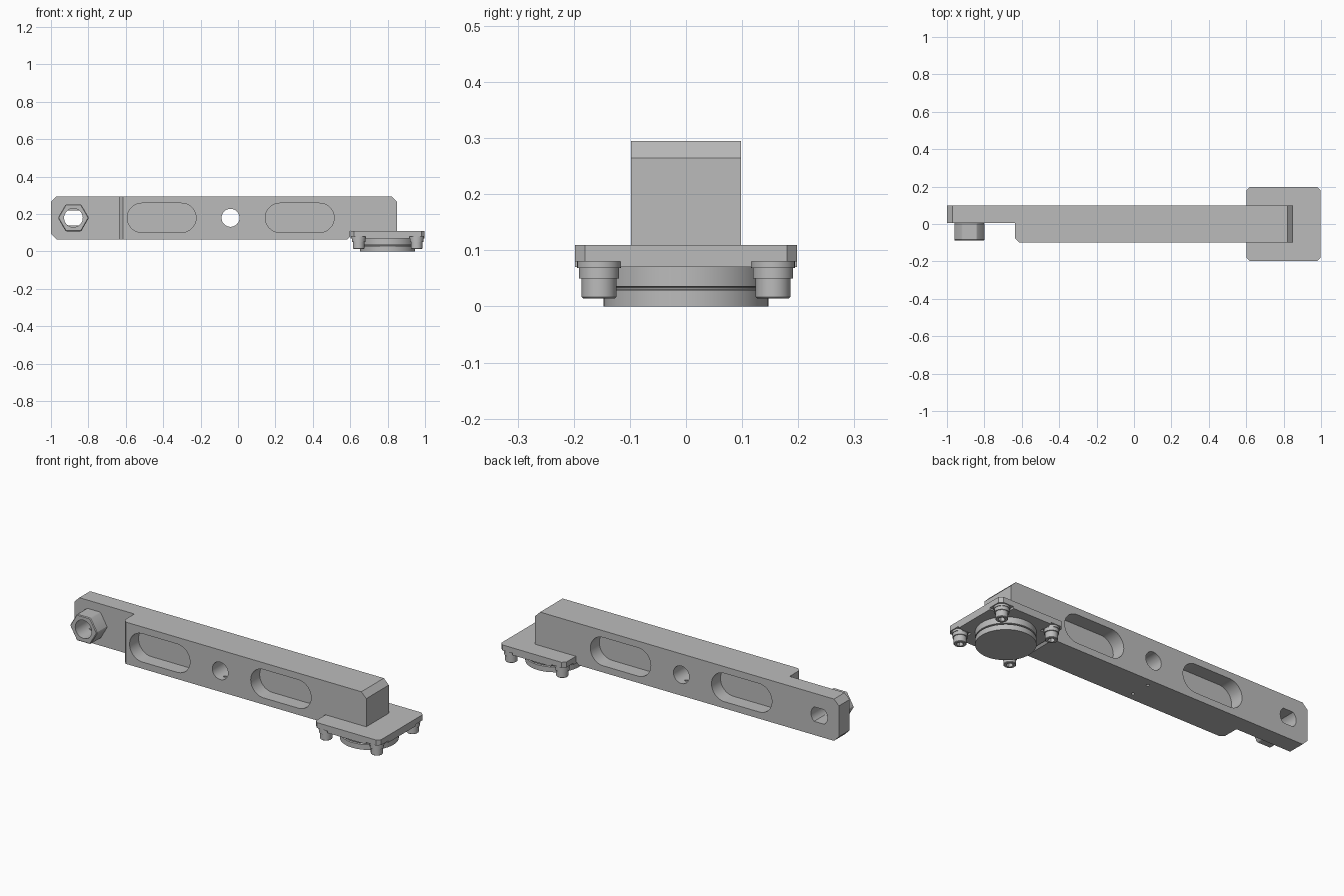
import bpy, bmesh
from math import cos, sin, pi, radians
from mathutils import Vector

if "Cube" in bpy.data.objects:
    bpy.data.objects.remove(bpy.data.objects["Cube"])

grey = bpy.data.materials.new("plain grey")
grey.use_nodes = True
colour = (0.5, 0.5, 0.5, 1)
grey.diffuse_color = colour
grey.node_tree.nodes["Principled BSDF"].inputs["Base Color"].default_value = colour


def prism(name, outline, axis, start, end):
    """Extrude a 2D outline along an axis from start to end."""
    place = {"x": lambda a, b, c: (c, a, b),
             "y": lambda a, b, c: (a, c, b),
             "z": lambda a, b, c: (a, b, c)}[axis]
    bm = bmesh.new()
    face = bm.faces.new([bm.verts.new(place(a, b, start)) for a, b in outline])
    new = bmesh.ops.extrude_face_region(bm, geom=[face])["geom"]
    shift = Vector(place(0, 0, end - start))
    bmesh.ops.translate(bm, vec=shift, verts=[v for v in new if isinstance(v, bmesh.types.BMVert)])
    bmesh.ops.recalc_face_normals(bm, faces=bm.faces)
    mesh = bpy.data.meshes.new(name)
    bm.to_mesh(mesh)
    bm.free()
    obj = bpy.data.objects.new(name, mesh)
    bpy.context.collection.objects.link(obj)
    mesh.materials.append(grey)
    return obj


def circle(u, v, r, n=48):
    return [(u + r * cos(2 * pi * i / n), v + r * sin(2 * pi * i / n)) for i in range(n)]


def slot(u, v, half, r, n=24):
    """Round-ended slot along the first direction."""
    ends = []
    for side, turn in ((1, -pi / 2), (-1, pi / 2)):
        ends += [(u + side * half + r * cos(turn + pi * i / n), v + r * sin(turn + pi * i / n))
                 for i in range(n + 1)]
    return ends


def rect(a0, a1, b0, b1):
    return [(a0, b0), (a1, b0), (a1, b1), (a0, b1)]


def cut(obj, cutters):
    """Subtract each cutter and discard it."""
    for c in cutters:
        mod = obj.modifiers.new("cut", "BOOLEAN")
        mod.object, mod.operation, mod.solver = c, "DIFFERENCE", "EXACT"
        bpy.context.view_layer.objects.active = obj
        bpy.ops.object.modifier_apply(modifier=mod.name)
        bpy.data.objects.remove(c)


def smooth(obj):
    bpy.ops.object.select_all(action="DESELECT")
    obj.select_set(True)
    bpy.context.view_layer.objects.active = obj
    bpy.ops.object.shade_smooth_by_angle(angle=radians(30))


def lathe(name, x, y, profile, n=48):
    """Turn a (radius, height) profile around a vertical axis."""
    bm = bmesh.new()
    rings = [[bm.verts.new((a, b, z)) for a, b in circle(x, y, r, n)] for r, z in profile]
    for low, high in zip(rings, rings[1:]):
        for i in range(n):
            j = (i + 1) % n
            bm.faces.new((low[i], low[j], high[j], high[i]))
    bm.faces.new(rings[0])
    bm.faces.new(rings[-1])
    bmesh.ops.recalc_face_normals(bm, faces=bm.faces)
    mesh = bpy.data.meshes.new(name)
    bm.to_mesh(mesh)
    bm.free()
    mesh.materials.append(grey)
    obj = bpy.data.objects.new(name, mesh)
    bpy.context.collection.objects.link(obj)
    return obj


MID = 0.18       # height of the arm's centre line
BOLT = -0.88     # bolt hole position
PLATE = 0.8      # plate centre

# Arm: chamfered bar, raised at the end that sits on the plate
arm = prism("arm", [(-1, 0.095), (-0.97, 0.065), (0.585, 0.065), (0.6, 0.08), (0.6, 0.11),
                    (0.85, 0.11), (0.85, 0.265), (0.82, 0.295), (-0.97, 0.295), (-1, 0.265)],
            "y", -0.098, 0.098)

# Thin step at the nut end, with a chamfered shoulder
cutters = [prism("step_cutter", [(-1.1, -0.2), (-0.615, -0.2), (-0.615, -0.098), (-0.635, -0.078),
                                 (-0.635, 0.005), (-1.1, 0.005)], "z", 0, 0.4)]
# Pockets on both faces
for x in (-0.408, 0.33):
    for side in (-1, 1):
        cutters.append(prism("pocket_cutter", slot(x, MID, 0.106, 0.078), "y", side * 0.02, side * 0.2))
# Centre bore with two small holes from below
cutters.append(prism("bore_cutter", circle(-0.04, MID, 0.048), "y", -0.2, 0.2))
for y in (-0.055, 0.055):
    cutters.append(prism("pin_cutter", circle(-0.04, y, 0.008, 16), "z", 0, MID))
# Bolt hole with flats above and below
flat = [(u, max(MID - 0.04, min(MID + 0.04, v))) for u, v in circle(BOLT, MID, 0.05)]
double_d = [p for i, p in enumerate(flat) if not (p[1] == flat[i - 1][1] == flat[(i + 1) % len(flat)][1])]
cutters.append(prism("bolt_hole_cutter", double_d, "y", -0.2, 0.2))
cut(arm, cutters)
smooth(arm)

# Hex nut
nut = prism("nut", circle(BOLT, MID, 0.083, 6), "y", -0.088, 0.005)
bevel = nut.modifiers.new("soft_edges", "BEVEL")
bevel.width = 0.004
bpy.context.view_layer.objects.active = nut
bpy.ops.object.modifier_apply(modifier=bevel.name)
cut(nut, [prism("nut_hole_cutter", circle(BOLT, MID, 0.05), "y", -0.2, 0.1)])
smooth(nut)

# Mounting plate: clipped corners, recessed underneath for the screws
c, e = 0.018, 0.198
plate = prism("plate", [(PLATE + a, b) for a, b in
                        [(-e, c - e), (c - e, -e), (e - c, -e), (e, c - e),
                         (e, e - c), (e - c, e), (c - e, e), (-e, e - c)]], "z", 0.07, 0.11)
corners = [(sx, sy) for sx in (-1, 1) for sy in (-1, 1)]
cut(plate, [prism("corner_cutter",
                  rect(*sorted((PLATE + sx * 0.117, PLATE + sx * 0.3)), *sorted((sy * 0.117, sy * 0.3))),
                  "z", 0.0, 0.08) for sx, sy in corners])

# Round puck under the plate with a narrow groove
puck = lathe("puck", PLATE, 0, [(0.147, 0), (0.147, 0.029), (0.138, 0.031), (0.138, 0.034),
                                (0.147, 0.036), (0.147, 0.071)], 64)
smooth(puck)

# Corner screws: washers and a socket head
for sx, sy in corners:
    x, y = PLATE + sx * 0.155, sy * 0.155
    side = ("left" if sx > 0 else "right") + ("_back" if sy > 0 else "_front")
    screw = lathe("screw_" + side, x, y, [(0.028, 0.014), (0.031, 0.017), (0.031, 0.05), (0.036, 0.05),
                                          (0.036, 0.069), (0.039, 0.069), (0.039, 0.081)], 32)
    cut(screw, [prism("socket_cutter", circle(x, y, 0.018, 6), "z", 0, 0.035)])
    smooth(screw)
